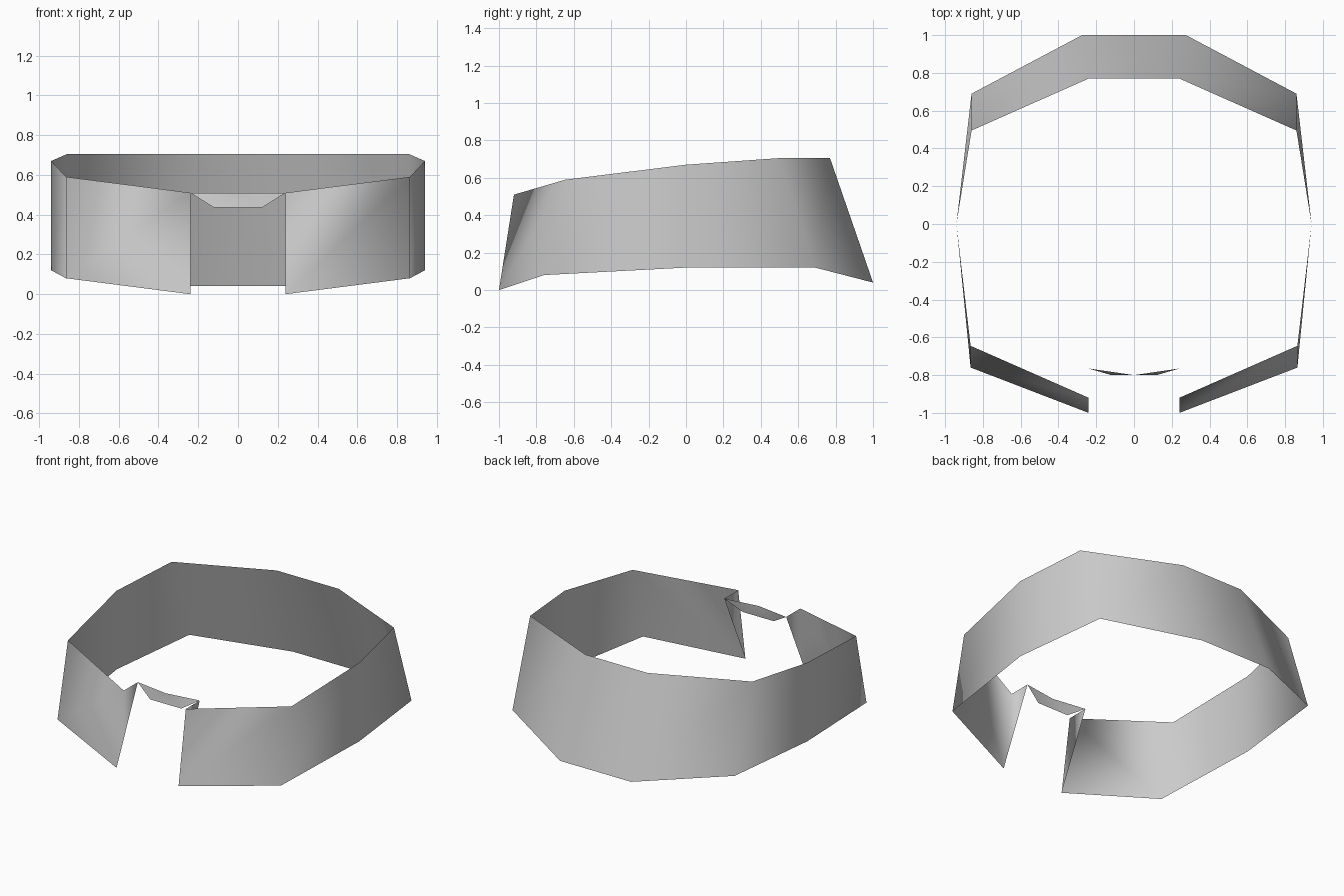
import bpy
import bmesh

cube = bpy.data.objects.get("Cube")
if cube:
    bpy.data.objects.remove(cube, do_unlink=True)

# One plain grey for the whole band
GREY = (0.6, 0.6, 0.6, 1.0)
mat = bpy.data.materials.new("plain grey")
mat.use_nodes = True
mat.diffuse_color = GREY
mat.node_tree.nodes["Principled BSDF"].inputs["Base Color"].default_value = GREY


def mirrored(p):
    return (-p[0], p[1], p[2])


def make_sheet(name, points, faces):
    """Open, smooth-shaded sheet from points and faces."""
    bm = bmesh.new()
    verts = [bm.verts.new(p) for p in points]
    for face in faces:
        bm.faces.new([verts[i] for i in face])
    for face in bm.faces:
        face.smooth = True
    mesh = bpy.data.meshes.new(name)
    bm.to_mesh(mesh)
    bm.free()
    mesh.materials.append(mat)
    obj = bpy.data.objects.new(name, mesh)
    bpy.context.collection.objects.link(obj)
    return obj


# Lower and upper edge of the left half, from the front opening to the back
lower = [(0.24, -1.0, 0.0), (0.865, -0.76, 0.08), (0.94, 0.0, 0.12),
         (0.86, 0.69, 0.12), (0.275, 1.0, 0.04)]
upper = [(0.24, -0.92, 0.51), (0.865, -0.645, 0.59), (0.94, 0.0, 0.67),
         (0.86, 0.495, 0.705), (0.24, 0.77, 0.705)]
lower += [mirrored(p) for p in reversed(lower)]
upper += [mirrored(p) for p in reversed(upper)]
n = len(lower)

# Band wall, with a triangular flap folded inward at each end
flap_tip = (0.24, -0.765, 0.51)
points = lower + upper + [flap_tip, mirrored(flap_tip)]
faces = [(i, i + 1, n + i + 1, n + i) for i in range(n - 1)]
faces += [(0, n, 2 * n), (2 * n - 1, n - 1, 2 * n + 1)]
make_sheet("collar_band", points, faces)

# Small tab bridging the two flaps across the opening
tab_low = (0.12, -0.80, 0.435)
tab_points = [mirrored(flap_tip), mirrored(tab_low), tab_low, flap_tip,
              (0.0, -0.80, 0.51)]
make_sheet("front_tab", tab_points, [(0, 1, 4), (1, 2, 4), (2, 3, 4)])
